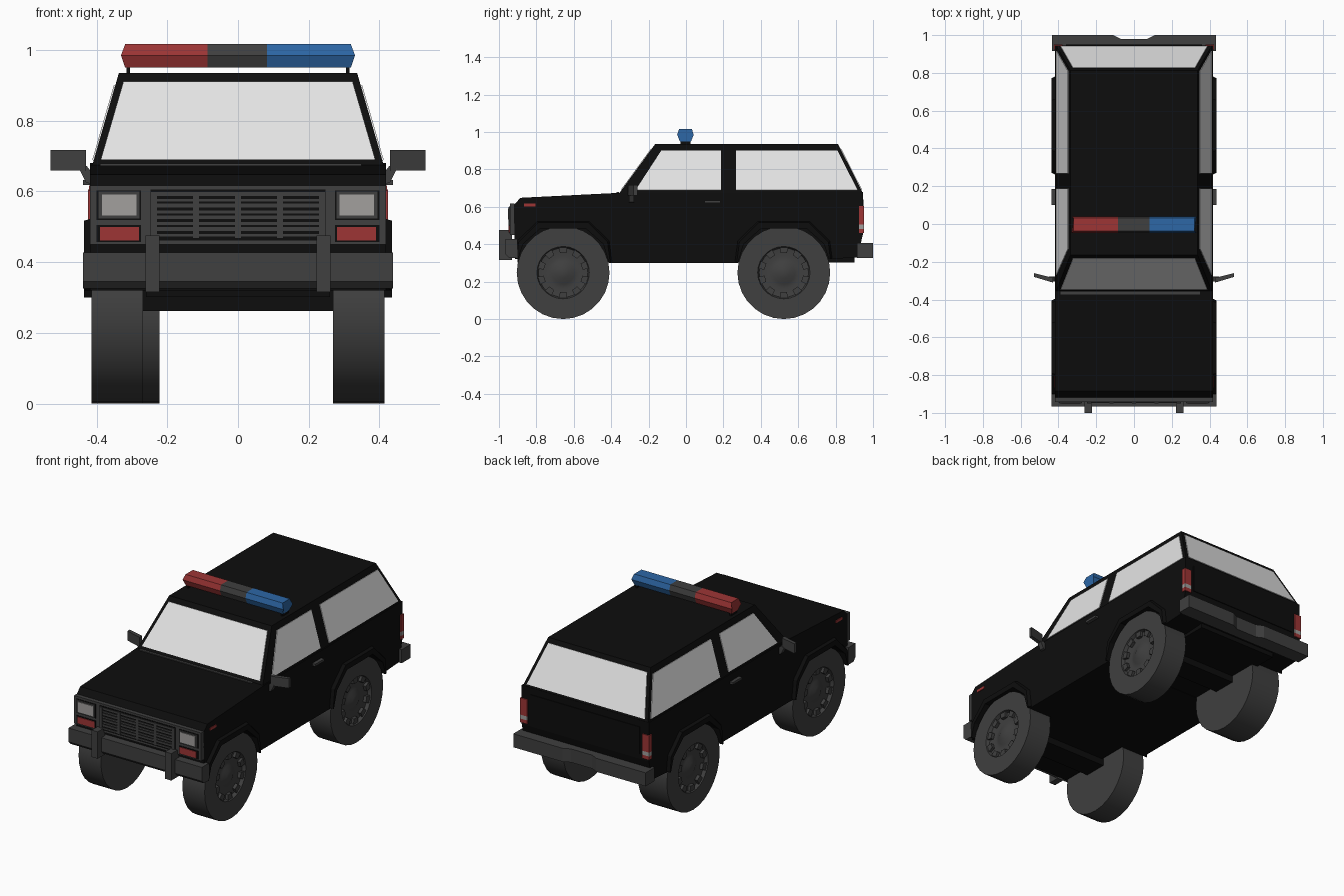
import bpy, bmesh, math
from mathutils import Vector

if "Cube" in bpy.data.objects:
    bpy.data.objects.remove(bpy.data.objects["Cube"])


def material(name, r, g, b):
    m = bpy.data.materials.new(name)
    m.diffuse_color = (r, g, b, 1)
    m.use_nodes = True
    m.node_tree.nodes["Principled BSDF"].inputs["Base Color"].default_value = m.diffuse_color
    return m


BLACK = material("black_paint", .004, .004, .004)
GREY = material("dark_grey", .05, .05, .05)
GLASS = material("pale_glass", .78, .78, .78)
LAMP = material("lamp_grey", .36, .35, .34)
RED = material("red_lens", .34, .036, .036)
BLUE = material("blue_lens", .026, .135, .38)


def finish(name, bm, mat):
    bmesh.ops.recalc_face_normals(bm, faces=bm.faces)
    me = bpy.data.meshes.new(name)
    bm.to_mesh(me)
    bm.free()
    me.materials.append(mat)
    ob = bpy.data.objects.new(name, me)
    bpy.context.collection.objects.link(ob)
    return ob


def loft(name, ring_a, ring_b, mat):
    """Closed solid between two rings of equal length."""
    bm = bmesh.new()
    a = [bm.verts.new(p) for p in ring_a]
    b = [bm.verts.new(p) for p in ring_b]
    bm.faces.new(a)
    bm.faces.new(b[::-1])
    n = len(a)
    for i in range(n):
        j = (i + 1) % n
        bm.faces.new((a[i], b[i], b[j], a[j]))
    return finish(name, bm, mat)


def prism(name, pts, off, mat):
    return loft(name, pts, [Vector(p) + Vector(off) for p in pts], mat)


def box(name, x, y, z, mat):
    return prism(name, [(x[0], y[0], z[0]), (x[1], y[0], z[0]), (x[1], y[1], z[0]), (x[0], y[1], z[0])],
                 (0, 0, z[1] - z[0]), mat)


FRONT_Y, REAR_Y, AXLE_Z, R = -.657, .523, .248, .248
ARCH = [(-.24, .32), (-.215, .40), (-.12, .485), (.12, .485), (.215, .40), (.245, .30)]
FLARE = [(-.262, .33), (-.25, .42), (-.14, .525), (.14, .525), (.25, .42), (.265, .31)]


def arch(cy, pts=ARCH, s=1):
    return [(cy + s * y, z) for y, z in pts]


# lower body with arch cut-outs in its side profile
profile = ([(-.915, .32)] + arch(FRONT_Y) + arch(REAR_Y, s=-1)[::-1] +
           [(.917, .33), (.945, .45), (.945, .68), (-.35, .675), (-.885, .648), (-.92, .61)])
prism("lower_body", [(-.418, y, z) for y, z in profile], (.836, 0, 0), BLACK)
box("chassis", (-.26, .26), (-.9, .9), (.302, .52), BLACK)

# cabin frustum
Z0, Z1 = .675, .935
side_x = lambda z: .412 - .075 * (z - Z0) / (Z1 - Z0)
front_y = lambda z: -.355 + .19 * (z - Z0) / (Z1 - Z0)
rear_y = lambda z: .945 - .132 * (z - Z0) / (Z1 - Z0)
ring = lambda z: [(-side_x(z), front_y(z), z), (side_x(z), front_y(z), z),
                  (side_x(z), rear_y(z), z), (-side_x(z), rear_y(z), z)]
loft("cabin", ring(Z0), ring(Z1), BLACK)

# windows as thin plates on the sloped cabin faces
for name, fy, d in (("windshield", front_y, -.004), ("rear_window", rear_y, .004)):
    lo, hi = .69, .91
    prism(name, [(-.388, fy(lo), lo), (.388, fy(lo), lo), (.324, fy(hi), hi), (-.324, fy(hi), hi)],
          (0, d, .001), GLASS)
for s in (1, -1):
    for name, pts in (("front_side_window", [(-.27, .688), (.187, .688), (.187, .9), (-.132, .9)]),
                      ("rear_side_window", [(.267, .688), (.917, .688), (.81, .9), (.267, .9)])):
        prism(name, [(s * side_x(z), y, z) for y, z in pts], (s * .004, 0, .001), GLASS)
box("cowl_strip", (-.39, .35), (-.372, -.358), (.67, .679), GREY)

# wheels: lathed tyre with dished hub
def wheel(name, s, cy, inner):
    o = .414
    prof = [(0, inner), (R, inner), (R, o), (.14, o), (.132, o - .02), (.085, o - .028),
            (.06, o - .022), (.03, o - .008), (0, o - .006)]
    bm = bmesh.new()
    vs = [bm.verts.new((s * x, cy, AXLE_Z + r)) for r, x in prof]
    es = [bm.edges.new(p) for p in zip(vs, vs[1:])]
    bmesh.ops.spin(bm, geom=vs + es, cent=(0, cy, AXLE_Z), axis=(1, 0, 0), angle=2 * math.pi, steps=28)
    bmesh.ops.remove_doubles(bm, verts=bm.verts, dist=.0005)
    ob = finish(name, bm, GREY)
    for other in bpy.context.selected_objects:
        other.select_set(False)
    ob.select_set(True)
    bpy.context.view_layer.objects.active = ob
    bpy.ops.object.shade_smooth_by_angle(angle=math.radians(30))
    # raised rim blocks around the hub
    for k in range(10):
        a = 2 * math.pi * k / 10
        pts = [(s * (o - .026), cy + r * math.sin(a + t), AXLE_Z + r * math.cos(a + t))
               for r, t in ((.105, -.16), (.137, -.16), (.137, .16), (.105, .16))]
        prism("rim_block", pts, (s * .02, 0, 0), GREY)


for s in (1, -1):
    wheel("front_wheel", s, FRONT_Y, .268)
    wheel("rear_wheel", s, REAR_Y, .268 if s > 0 else .222)
    # wheel arch flares
    for cy, d in ((FRONT_Y, 1), (REAR_Y, -1)):
        i, o = arch(cy, s=d), arch(cy, FLARE, d)
        low = [(y + (cy - y) * .05, z - .008) for y, z in o]
        loft("arch_flare", [(s * .41, y, z) for y, z in i + o[::-1]],
             [(s * .436, y, z) for y, z in i + low[::-1]], BLACK)
for cy in (FRONT_Y, REAR_Y):
    box("axle_housing", (-.275, .275), (cy - .07, cy + .07), (.262, .32), BLACK)

# front bumper with overriders
prism("front_bumper", [(-.438, y, z) for y, z in
      [(-.9, .325), (-.945, .325), (-.965, .345), (-.965, .427), (-.9, .427)]], (.876, 0, 0), GREY)
# rear bumper with shallow centre notch
outline = [(-.435, .915), (.435, .915), (.435, 1), (.11, 1), (.07, .98), (-.07, .98), (-.11, 1), (-.435, 1)]
prism("rear_bumper", [(x, y, .327) for x, y in outline], (0, 0, .08), GREY)

# grille panel: frame, dark opening, columns and slats
box("front_panel", (-.418, .418), (-.942, -.918), (.45, .617), GREY)
box("grille_opening", (-.248, .248), (-.944, -.94), (.462, .605), BLACK)
for k in range(5):
    x = -.238 + k * .119
    box("grille_column", (x - .01, x + .01), (-.95, -.94), (.467, .6), GREY)
for k in range(8):
    z = .472 + k * .0165
    box("grille_slat", (-.24, .24), (-.948, -.94), (z, z + (.011 if k % 2 else .008)), GREY)

for s in (1, -1):
    X = lambda a, b: (min(s * a, s * b), max(s * a, s * b))
    box("overrider", X(.222, .262), (-1, -.93), (.315, .475), GREY)
    # head lamps and indicators
    box("lamp_recess", X(.274, .4), (-.945, -.94), (.52, .603), BLACK)
    box("lamp_frame", X(.279, .394), (-.949, -.94), (.524, .6), GREY)
    box("head_lamp", X(.287, .385), (-.953, -.945), (.532, .592), LAMP)
    box("indicator_recess", X(.274, .4), (-.945, -.94), (.457, .505), BLACK)
    box("front_indicator", X(.28, .39), (-.949, -.942), (.462, .5), RED)
    box("side_marker", X(.415, .422), (-.865, -.805), (.602, .617), RED)
    # tail lamps wrapping the rear corners
    box("tail_lamp_upper", X(.378, .424), (.925, .951), (.505, .605), RED)
    box("tail_lamp_reverse", X(.378, .424), (.925, .951), (.482, .505), LAMP)
    box("tail_lamp_lower", X(.378, .424), (.925, .951), (.46, .482), RED)
    # door handle
    box("door_handle", X(.415, .438), (.1, .185), (.619, .633), GREY)
    # door mirror, angled, with its bracket
    prism("door_mirror", [(s * .43, -.31, .66), (s * .53, -.28, .66), (s * .53, -.26, .66), (s * .43, -.285, .66)],
          (0, 0, .057), GREY)
    prism("mirror_bracket", [(s * .41, -.305, .62), (s * .43, -.305, .625), (s * .45, -.305, .665),
                             (s * .428, -.305, .672), (s * .41, -.305, .65)], (0, .028, 0), GREY)
    # light bar feet
    box("light_bar_foot", X(.305, .315), (-.03, .025), (.93, .957), BLACK)

# tailgate trim
box("tailgate_panel", (-.36, .36), (.94, .95), (.48, .64), BLACK)

# roof light bar, hexagonal section with tapered ends
HEX = [(-.03, .95), (.03, .95), (.044, .985), (.034, 1.017), (-.034, 1.017), (-.044, .985)]
def bar(name, x0, x1, mat):
    end = lambda x: [(x - math.copysign(.012 if abs(x) > .2 and abs(z - .985) > .01 else 0, x), y - .003, z)
                     for y, z in HEX]
    loft(name, end(x0), end(x1), mat)


bar("light_bar_red", -.331, -.086, RED)
bar("light_bar_centre", -.086, .082, GREY)
bar("light_bar_blue", .082, .331, BLUE)
